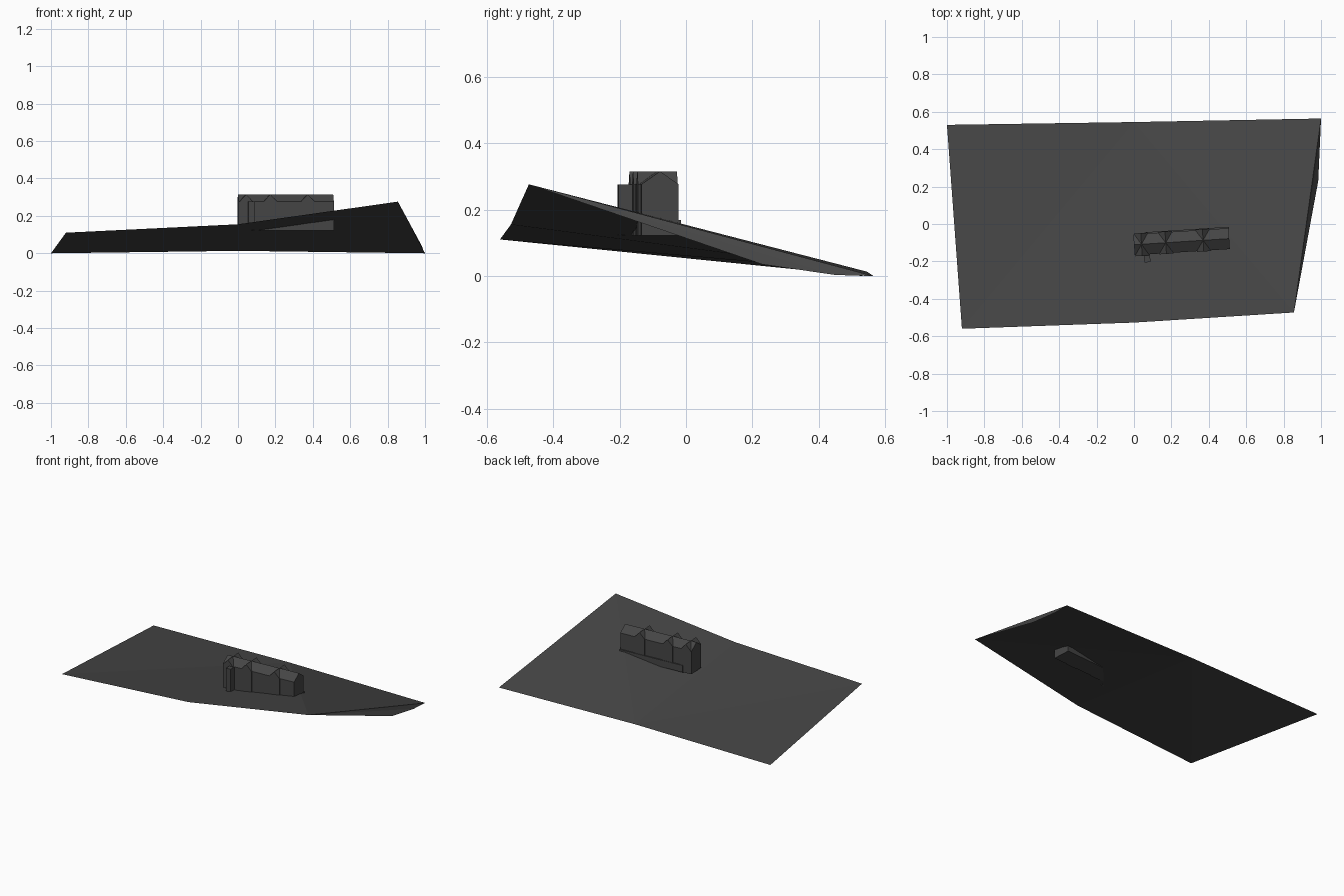
import bpy, bmesh, math
from mathutils import Matrix

if "Cube" in bpy.data.objects:
    bpy.data.objects.remove(bpy.data.objects["Cube"])

slate = bpy.data.materials.new("dark_grey")
slate.diffuse_color = (0.06, 0.06, 0.06, 1)
slate.use_nodes = True
slate.node_tree.nodes["Principled BSDF"].inputs["Base Color"].default_value = slate.diffuse_color


def add_mesh(name, verts, faces, matrix=Matrix(), solid=True):
    bm = bmesh.new()
    vs = [bm.verts.new(matrix @ Matrix.Translation(v).translation) for v in verts]
    for f in faces:
        bm.faces.new([vs[i] for i in f])
    if solid:
        bmesh.ops.recalc_face_normals(bm, faces=bm.faces)
    me = bpy.data.meshes.new(name)
    bm.to_mesh(me)
    bm.free()
    me.materials.append(slate)
    ob = bpy.data.objects.new(name, me)
    bpy.context.collection.objects.link(ob)
    return ob


# sloping ground sheet: front row, back row, then the folded right edge
ground = [(-0.92, -0.56, 0.11), (0, -0.527, 0.155), (0.855, -0.473, 0.276),
          (-1, 0.53, 0), (0, 0.545, 0.013), (1, 0.564, 0),
          (0.985, 0.23, 0.035), (0.995, 0.45, 0.003)]
add_mesh("ground", ground,
         [(0, 1, 4), (0, 4, 3), (1, 2, 4), (2, 5, 4), (2, 7, 5), (2, 6, 7)], solid=False)

# building frame: x runs along the ridge, slightly rotated
frame = Matrix.Translation((0, -0.111, 0)) @ Matrix.Rotation(math.radians(3.7), 4, 'Z')
BASE, EAVE, RIDGE, HALF = 0.122, 0.276, 0.315, 0.056


def prism(name, profile, start, end, along_x=True):
    """Extrude a (side, height) profile along local x or local y."""
    n = len(profile)
    verts = [(d, s, z) if along_x else (s, d, z) for d in (start, end) for s, z in profile]
    faces = [tuple(range(n)), tuple(range(n, 2 * n))]
    faces += [(i, (i + 1) % n, n + (i + 1) % n, n + i) for i in range(n)]
    return add_mesh(name, verts, faces, frame)


def gable(center, half):
    return [(center - half, BASE), (center + half, BASE), (center + half, EAVE),
            (center, RIDGE), (center - half, EAVE)]


def box(x0, x1, z0, z1):
    return [(x0, z0), (x1, z0), (x1, z1), (x0, z1)]


# long hall with three cross gables
prism("main_hall", gable(0, HALF), 0, 0.51)
for i, (x, half, front) in enumerate([(0.04, 0.036, 0.062), (0.17, 0.037, 0.06), (0.37, 0.037, 0.06)]):
    prism(f"cross_gable_{i + 1}", gable(x, half), -front, HALF + 0.004, along_x=False)

# porch block at the front and low ledge along the back
prism("porch", box(0.049, 0.082, BASE, EAVE), -0.098, -0.05, along_x=False)
prism("back_ledge", box(0.06, 0.512, BASE, 0.168), 0.05, HALF + 0.007, along_x=False)
